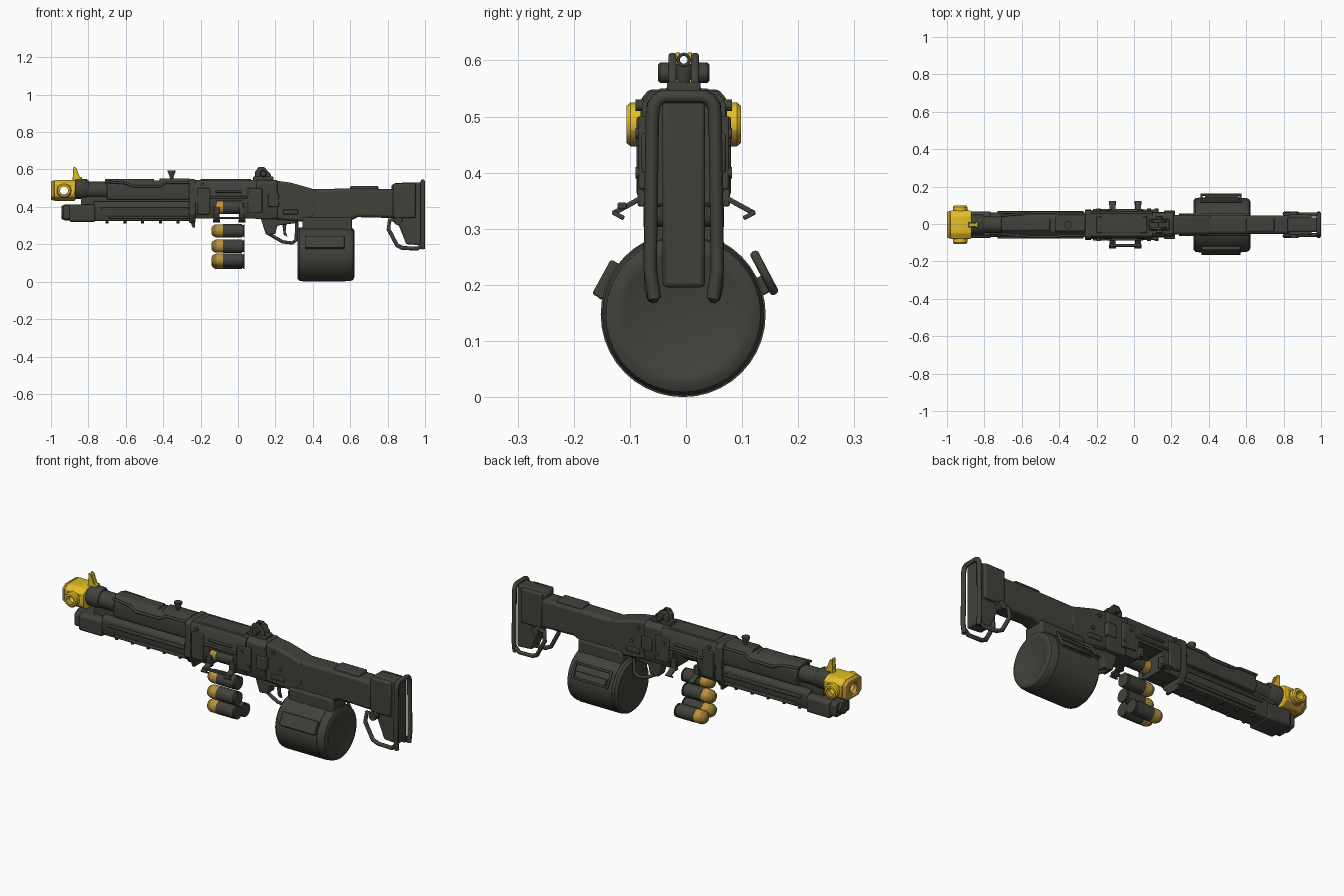
import bpy, bmesh, math
from mathutils import Vector, Matrix

def material(name, rgb):
    m = bpy.data.materials.new(name)
    m.diffuse_color = (*rgb, 1)
    return m

DARK = material("dark_olive_metal", (0.052, 0.053, 0.044))
YELLOW = material("safety_yellow", (0.76, 0.51, 0.02))
BRASS = material("brass", (0.50, 0.29, 0.045))
DULL = material("dull_brass", (0.30, 0.185, 0.035))

def finish(name, bm, mats=(DARK,), bevel=0.0):
    bmesh.ops.recalc_face_normals(bm, faces=bm.faces)
    me = bpy.data.meshes.new(name)
    bm.to_mesh(me)
    bm.free()
    for m in mats:
        me.materials.append(m)
    ob = bpy.data.objects.new(name, me)
    bpy.context.collection.objects.link(ob)
    if bevel:
        b = ob.modifiers.new("bevel", 'BEVEL')
        b.width, b.segments, b.limit_method = bevel, 2, 'ANGLE'
    bpy.context.view_layer.objects.active = ob
    ob.select_set(True)
    bpy.ops.object.shade_smooth_by_angle(angle=math.radians(35))
    ob.select_set(False)
    return ob

def box(name, x, y, z, mat=DARK, bevel=0.004, tilt=0.0):
    """Box from ranges, optionally tilted about x."""
    bm = bmesh.new()
    bmesh.ops.create_cube(bm, size=1)
    c = Vector([(a + b) / 2 for a, b in (x, y, z)])
    for v in bm.verts:
        v.co = Vector([v.co[i] * (r[1] - r[0]) for i, r in enumerate((x, y, z))])
        v.co = Matrix.Rotation(tilt, 3, 'X') @ v.co + c
    return finish(name, bm, (mat,), bevel)

def plate(name, pts, y0, y1, mat=DARK, bevel=0.008):
    """Side profile in x, z extruded across y."""
    bm = bmesh.new()
    f = bm.faces.new([bm.verts.new((x, y0, z)) for x, z in pts])
    ext = bmesh.ops.extrude_face_region(bm, geom=[f])
    bmesh.ops.translate(bm, vec=(0, y1 - y0, 0),
                        verts=[g for g in ext["geom"] if isinstance(g, bmesh.types.BMVert)])
    return finish(name, bm, (mat,), bevel)

def section(name, pts, x0, x1, bevel=0.004, mat=DARK, taper=1.0, zc=0.488):
    """Half cross-section in y, z, mirrored and extruded along x; taper shrinks the x0 end."""
    ring = pts + [(-y, z) for y, z in reversed(pts)]
    bm = bmesh.new()
    a = [bm.verts.new((x0, y * taper, zc + (z - zc) * taper)) for y, z in ring]
    b = [bm.verts.new((x1, y, z)) for y, z in ring]
    n = len(ring)
    bm.faces.new(a)
    bm.faces.new(b)
    for i in range(n):
        bm.faces.new((a[i], a[(i + 1) % n], b[(i + 1) % n], b[i]))
    return finish(name, bm, (mat,), bevel)

def lathe(name, prof, origin, axis='X', seg=24, mats=(DARK,), rule=None, hollow=False):
    """Profile of (along, radius) pairs turned about an axis; hollow joins last point to first."""
    bm = bmesh.new()
    rings = [[bm.verts.new((t, r * math.cos(2 * math.pi * i / seg), r * math.sin(2 * math.pi * i / seg)))
              for i in range(seg)] for t, r in prof]
    for k, (p, q) in enumerate(zip(rings, rings[1:] + rings[:1] if hollow else rings[1:])):
        for i in range(seg):
            f = bm.faces.new((p[i], p[(i + 1) % seg], q[(i + 1) % seg], q[i]))
            f.material_index = rule[k] if rule else 0
    if not hollow:
        for ring, k in ((rings[0], 0), (rings[-1], -1)):
            bm.faces.new(ring).material_index = rule[k] if rule else 0
    rot = {'X': Matrix(), 'Y': Matrix.Rotation(math.pi / 2, 4, 'Z'),
           'Z': Matrix.Rotation(-math.pi / 2, 4, 'Y')}[axis]
    bmesh.ops.transform(bm, matrix=Matrix.Translation(origin) @ rot, verts=bm.verts)
    return finish(name, bm, mats)

def tube(name, pts, r, cyclic=False, mat=DARK):
    """Round bar along a path."""
    cu = bpy.data.curves.new(name, 'CURVE')
    cu.dimensions, cu.bevel_depth, cu.bevel_resolution, cu.use_fill_caps = '3D', r, 2, True
    sp = cu.splines.new('POLY')
    sp.points.add(len(pts) - 1)
    for p, co in zip(sp.points, pts):
        p.co = (*co, 1)
    sp.use_cyclic_u, sp.use_smooth = cyclic, True
    cu.materials.append(mat)
    ob = bpy.data.objects.new(name, cu)
    bpy.context.collection.objects.link(ob)
    return ob

def cut(ob, cutter):
    cutter.hide_render = True
    cutter.hide_viewport = True
    m = ob.modifiers.new("cut", 'BOOLEAN')
    m.operation, m.object, m.solver = 'DIFFERENCE', cutter, 'EXACT'

def paint_low(ob, z):
    """Second colour on faces below a height."""
    ob.data.materials.append(BRASS)
    for p in ob.data.polygons:
        if p.center.z < z:
            p.material_index = 1

# Muzzle brake with side discs and bores
HALF = [(0.045, 0.543), (0.075, 0.525), (0.075, 0.472), (0.075, 0.455), (0.045, 0.432)]
brake = section("muzzle_brake", HALF, -0.982, -0.87, 0.005, YELLOW)
nose = section("brake_nose", HALF, -1.0, -0.981, 0.003, BRASS, 0.9)
paint_low(brake, 0.47)
bore = lathe("muzzle_bore_cutter", [(-0.06, 0.028), (0.1, 0.028)], (-1, 0, 0.488))
cut(brake, bore)
cut(nose, bore)
cut(brake, lathe("side_bore_cutter", [(-0.2, 0.022), (0.2, 0.022)], (-0.93, 0, 0.488), 'Y'))
for s in (-1, 1):
    ring = lathe("brake_side_ring", [(0.065 * s, 0.022), (0.065 * s, 0.039), (0.095 * s, 0.039), (0.102 * s, 0.033),
                 (0.102 * s, 0.022)], (-0.93, 0, 0.486), 'Y', 24, (YELLOW,), hollow=True)
    paint_low(ring, 0.472)
    plate("front_sight_prong", [(-0.885, 0.53), (-0.88, 0.615), (-0.865, 0.61), (-0.85, 0.57), (-0.835, 0.535)],
          s * 0.011 - 0.004, s * 0.011 + 0.004, YELLOW, 0.002)
box("front_sight_base", (-0.885, -0.835), (-0.014, 0.014), (0.53, 0.56), YELLOW, 0.003)

# Barrel, collar and top shroud
lathe("barrel", [(0, 0.045), (0.64, 0.045)], (-0.88, 0, 0.49))
lathe("barrel_collar", [(0, 0.04), (0, 0.054), (0.06, 0.054), (0.07, 0.047)], (-0.87, 0, 0.495))
section("barrel_shroud", [(0.035, 0.54), (0.058, 0.52), (0.062, 0.47), (0.055, 0.44)], -0.70, -0.24)
section("shroud_top_plate", [(0.026, 0.55), (0.04, 0.535)], -0.71, -0.45, 0.003)
section("rear_top_rail", [(0.03, 0.553), (0.045, 0.53)], -0.42, -0.26, 0.003)
lathe("charging_knob", [(0, 0.009), (0.022, 0.01), (0.05, 0.021), (0.056, 0.021)], (-0.355, 0, 0.538), 'Z', 16)
for s in (-1, 1):
    tube("side_rod", [(-0.71, s * 0.05, 0.535), (-0.60, s * 0.058, 0.527), (-0.56, s * 0.064, 0.51),
                      (-0.42, s * 0.064, 0.51), (-0.39, s * 0.058, 0.53), (-0.26, s * 0.058, 0.53)], 0.007)

# Lower tube, front block and forend
lathe("magazine_tube", [(0, 0.035), (0.02, 0.042), (0.7, 0.042)], (-0.945, 0, 0.37), seg=20)
section("tube_block", [(0.052, 0.413), (0.07, 0.40), (0.07, 0.328), (0.062, 0.32)], -0.90, -0.765, 0.005)
section("block_front", [(0.045, 0.408), (0.06, 0.395), (0.06, 0.34), (0.05, 0.33)], -0.935, -0.89, 0.005)
section("forend", [(0.045, 0.43), (0.06, 0.415), (0.066, 0.38), (0.05, 0.325)], -0.77, -0.24, 0.005)
section("spine", [(0.028, 0.46), (0.028, 0.4)], -0.84, -0.24, 0.003)
for s in (-1, 1):
    box("forend_rail", (-0.73, -0.27), sorted((s * 0.055, s * 0.074)), (0.385, 0.40))
    box("forend_lower_rail", (-0.69, -0.27), sorted((s * 0.05, s * 0.068)), (0.335, 0.35))
    for i in range(5):
        lathe("forend_stud", [(0, 0.009), (0.022, 0.007)], (-0.70 + i * 0.095, s * 0.032, 0.312), 'Z', 10)

# Receiver with an open shell window
section("front_band", [(0.062, 0.548), (0.076, 0.532), (0.082, 0.36), (0.05, 0.315)], -0.262, -0.228, 0.005)
plate("band_tail", [(-0.262, 0.34), (-0.228, 0.34), (-0.23, 0.29), (-0.243, 0.29)], -0.04, 0.04, bevel=0.003)
receiver = section("receiver", [(0.06, 0.545), (0.074, 0.525), (0.077, 0.38), (0.06, 0.338)], -0.235, 0.10, 0.0)
cut(receiver, box("window_cutter", (-0.115, 0.03), (-0.3, 0.3), (0.2, 0.432), bevel=0))
section("receiver_mid", [(0.045, 0.545), (0.066, 0.525), (0.068, 0.38), (0.055, 0.336)], 0.09, 0.21, 0.004)
plate("receiver_rear", [(0.19, 0.542), (0.28, 0.53), (0.38, 0.502), (0.42, 0.49), (0.42, 0.36), (0.36, 0.32),
                        (0.19, 0.335)], -0.052, 0.052, bevel=0.012)
box("top_cover", (-0.20, 0.07), (-0.045, 0.045), (0.54, 0.55))
for s in (-1, 1):
    def side(name, x, z, depth=0.084):
        box(name, x, sorted((s * 0.04, s * depth)), z, bevel=0.004)
    side("window_top_rib", (-0.15, 0.05), (0.445, 0.457))
    side("upper_rib", (-0.12, 0.02), (0.475, 0.487))
    side("front_side_panel", (-0.22, -0.15), (0.36, 0.50))
    side("rear_side_panel", (0.05, 0.13), (0.37, 0.50), 0.081)
    side("rear_side_block", (0.16, 0.22), (0.40, 0.47), 0.075)
    side("lower_lug", (0.24, 0.32), (0.36, 0.385), 0.06)
    for x, z in ((-0.19, 0.52), (0.08, 0.47), (0.12, 0.40), (0.25, 0.50), (0.29, 0.42)):
        lathe("side_pin", [(s * 0.03, 0.01), (s * (0.086 if x < 0.2 else 0.058), 0.01)], (x, 0, z), 'Y', 12)
    # Spread latch arms beside the window
    for x in (-0.115, 0.022):
        box("latch_arm", (x - 0.016, x + 0.016), sorted((s * 0.07, s * 0.13)), (0.337, 0.346), bevel=0.002, tilt=-s * 0.5)
        box("latch_tip", (x - 0.018, x + 0.018), sorted((s * 0.105, s * 0.128)), (0.32, 0.328), bevel=0.002, tilt=s * 0.5)
        box("latch_mount", (x - 0.016, x + 0.016), sorted((s * 0.06, s * 0.082)), (0.34, 0.40), bevel=0.003)
box("latch_bar", (-0.13, 0.04), (-0.118, -0.102), (0.335, 0.347), bevel=0.003)

# Falling shells
for y, z in ((-0.04, 0.397), (-0.035, 0.272), (-0.04, 0.19), (-0.04, 0.115), (0.025, 0.103)):
    lathe("shell", [(-0.142, 0.014), (-0.136, 0.026), (-0.122, 0.034), (-0.115, 0.035), (-0.08, 0.035),
                    (-0.08, 0.036), (0.022, 0.036), (0.022, 0.031), (0.028, 0.031), (0.03, 0.035), (0.034, 0.035)],
          (0, y, z), seg=20, mats=(DARK, BRASS, DULL), rule=[2, 2, 2, 1, 0, 0, 0, 0, 0, 0])

# Rear sight
box("sight_base", (0.08, 0.19), (-0.03, 0.03), (0.54, 0.562))
for s in (-1, 1):
    plate("sight_ear", [(0.09, 0.55), (0.09, 0.585), (0.11, 0.613), (0.14, 0.613), (0.175, 0.575), (0.18, 0.55)],
          s * 0.02 - 0.007, s * 0.02 + 0.007, bevel=0.004)
    lathe("sight_knob", [(s * 0.02, 0.018), (s * 0.042, 0.018), (s * 0.046, 0.014)], (0.135, 0, 0.578), 'Y', 16)
tube("sight_ring", [(0.13, 0.01 * math.cos(a * 0.5236), 0.601 + 0.01 * math.sin(a * 0.5236)) for a in range(12)],
     0.003, True)

# Trigger group
plate("trigger_housing", [(0.12, 0.345), (0.33, 0.345), (0.32, 0.315), (0.21, 0.30), (0.20, 0.255), (0.15, 0.25),
                          (0.14, 0.28)], -0.03, 0.03, bevel=0.006)
tube("trigger_guard", [(0.16, 0, 0.26), (0.20, 0, 0.235), (0.24, 0, 0.213), (0.29, 0, 0.207), (0.31, 0, 0.222),
                       (0.315, 0, 0.32)], 0.009)
plate("trigger", [(0.235, 0.32), (0.26, 0.32), (0.255, 0.27), (0.265, 0.24), (0.245, 0.25)], -0.008, 0.008, bevel=0.003)

# Drum magazine
lathe("drum", [(0.318, 0.115), (0.318, 0.132), (0.33, 0.144), (0.60, 0.144), (0.615, 0.138), (0.622, 0.125),
               (0.622, 0.11), (0.617, 0.10)], (0, -0.005, 0.147), seg=40)
lathe("drum_band", [(0.345, 0.14), (0.345, 0.147), (0.575, 0.147), (0.575, 0.14)], (0, -0.005, 0.147), seg=40)
box("drum_neck", (0.345, 0.61), (-0.065, 0.055), (0.24, 0.345), bevel=0.012)
box("drum_front_plate", (0.36, 0.57), (-0.152, -0.132), (0.175, 0.245), tilt=-0.5)
box("drum_front_lip", (0.36, 0.57), (-0.164, -0.115), (0.19, 0.20), tilt=0.9, bevel=0.003)
box("drum_back_lug", (0.38, 0.56), (0.12, 0.15), (0.182, 0.215), tilt=0.5)
tube("drum_handle", [(0.36, 0.122, 0.255), (0.36, 0.157, 0.188), (0.57, 0.157, 0.188), (0.57, 0.122, 0.255)], 0.008, True)

# Stock
plate("stock", [(0.36, 0.495), (0.60, 0.498), (0.84, 0.495), (0.84, 0.34), (0.64, 0.345), (0.60, 0.325), (0.36, 0.325)],
      -0.05, 0.05, bevel=0.016)
box("cheek_plate", (0.60, 0.75), (-0.036, 0.036), (0.48, 0.512), bevel=0.006)
plate("butt", [(0.82, 0.515), (0.84, 0.528), (0.985, 0.532), (0.985, 0.195), (0.90, 0.20), (0.86, 0.30), (0.82, 0.33)],
      -0.038, 0.038)
plate("butt_shell", [(0.83, 0.525), (0.95, 0.525), (0.95, 0.34), (0.83, 0.34)], -0.056, 0.056)
for s in (-1, 1):
    tube("lower_loop", [(0.88, s * 0.05, 0.33), (0.81, s * 0.055, 0.33), (0.805, s * 0.06, 0.28), (0.85, s * 0.06, 0.195),
                        (0.88, s * 0.056, 0.18), (0.96, s * 0.054, 0.177), (0.985, s * 0.054, 0.20)], 0.011)
    lathe("loop_mount", [(s * 0.03, 0.022), (s * 0.072, 0.022)], (0.855, 0, 0.325), 'Y', 14)
frame = [(0.052, 0.175), (0.06, 0.23), (0.056, 0.50), (0.054, 0.518), (0.047, 0.53), (0.035, 0.536)]
tube("butt_frame", [(0.988, -y, z) for y, z in frame] + [(0.988, y, z) for y, z in reversed(frame)], 0.012)

# Centre the gun body over the drum
for ob in bpy.data.objects:
    if not ob.name.startswith("drum"):
        ob.location.y -= 0.004
